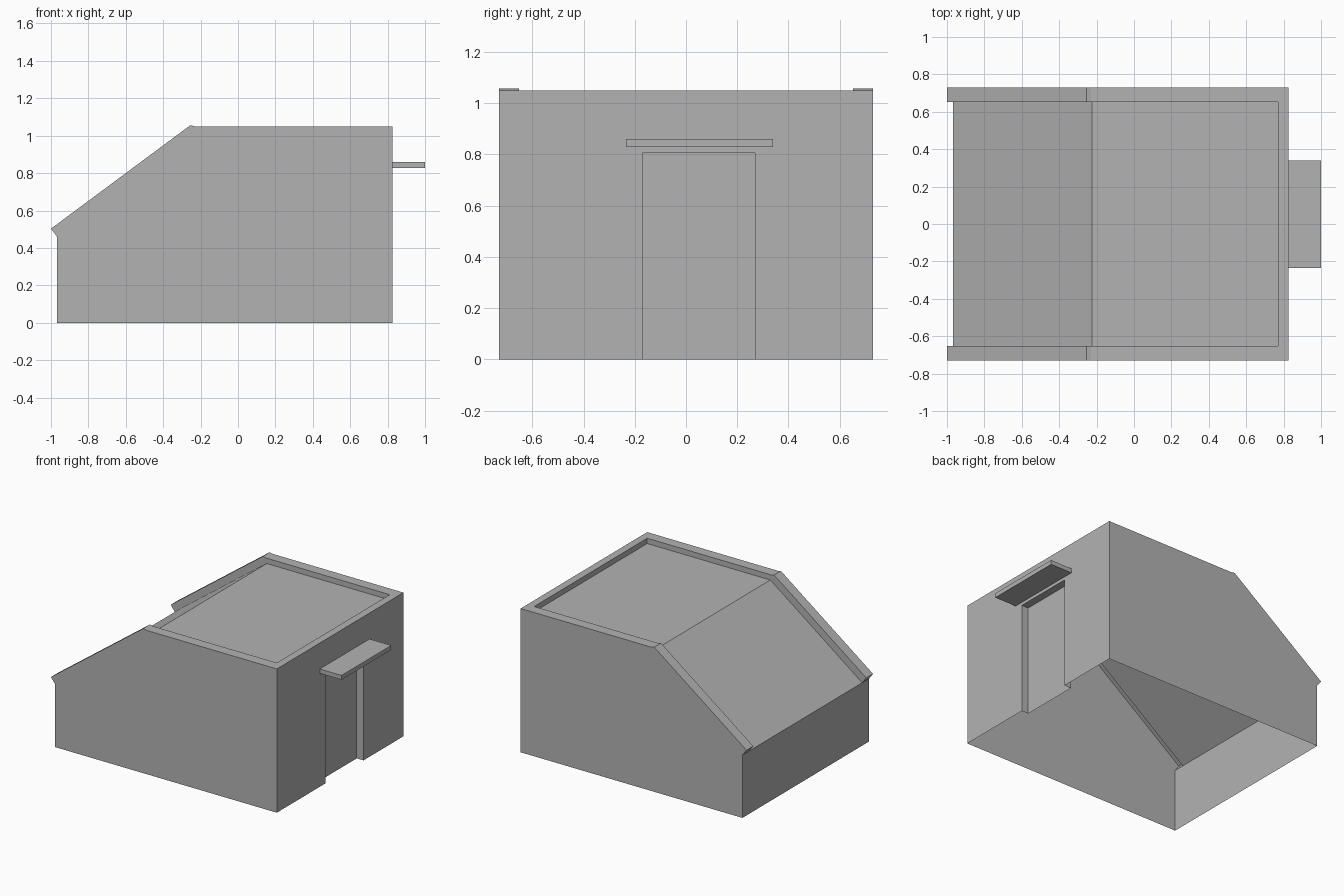
import bpy, bmesh
from mathutils import Vector

if "Cube" in bpy.data.objects:
    bpy.data.objects.remove(bpy.data.objects["Cube"], do_unlink=True)

grey = bpy.data.materials.new("plain_grey")
grey.use_nodes = True
COLOUR = (0.45, 0.45, 0.45, 1)
grey.diffuse_color = COLOUR
grey.node_tree.nodes["Principled BSDF"].inputs["Base Color"].default_value = COLOUR

# Main dimensions
LOW, HIGH = -0.967, 0.825          # low wall and door wall
SIDE, INNER = 0.73, 0.652          # outer and inner faces of the side parapets
BACK = 0.77                        # inner face of the door wall parapet
TOP, ROOF, EAVE = 1.05, 1.011, 0.459
DOOR_A, DOOR_B, DOOR_TOP = -0.17, 0.27, 0.805
RIM = [(HIGH, TOP), (-0.23, TOP), (-0.255, 1.056), (-1, 0.503), (LOW, EAVE)]
ROOF_LINE = [(BACK, ROOF), (-0.225, ROOF), (LOW, EAVE)]


def build(name, faces):
    """Make an object from (points, facing direction) pairs."""
    bm = bmesh.new()
    for points, facing in faces:
        face = bm.faces.new([bm.verts.new(p) for p in points])
        face.normal_update()
        if face.normal.dot(Vector(facing)) < 0:
            face.normal_flip()
    bmesh.ops.remove_doubles(bm, verts=bm.verts, dist=0.0005)
    mesh = bpy.data.meshes.new(name)
    bm.to_mesh(mesh)
    bm.free()
    mesh.materials.append(grey)
    obj = bpy.data.objects.new(name, mesh)
    bpy.context.collection.objects.link(obj)
    return obj


def at_y(profile, y):
    return [(x, y, z) for x, z in profile]


def at_x(x, outline):
    return [(x, y, z) for y, z in outline]


def strip(profile, y0, y1, facing=(-0.5, 0, 1)):
    """Sweep an x-z line across from y0 to y1."""
    return [([(a[0], y0, a[1]), (b[0], y0, b[1]), (b[0], y1, b[1]), (a[0], y1, a[1])], facing)
            for a, b in zip(profile, profile[1:])]


# Side walls with their parapets
for name, s in (("left_side_wall", 1), ("right_side_wall", -1)):
    outer = [(LOW, 0), (HIGH, 0)] + RIM
    inner = [(BACK, TOP)] + RIM[1:-1] + ROOF_LINE[::-1]
    faces = [(at_y(outer, s * SIDE), (0, s, 0)),
             (at_y(inner, s * INNER), (0, -s, 0))]
    faces += strip(RIM[:-1], s * INNER, s * SIDE)
    faces += strip(RIM[-2:], s * INNER, s * SIDE, (-1, 0, -1))
    build(name, faces)

# Low end wall
build("low_wall", strip([(LOW, 0), (LOW, EAVE)], -SIDE, SIDE, (-1, 0, 0)))

# Flat and sloping roof
build("roof", strip(ROOF_LINE, -INNER, INNER))

# Door wall with its opening and parapet
opening = [(-SIDE, 0), (DOOR_A, 0), (DOOR_A, DOOR_TOP), (DOOR_B, DOOR_TOP),
           (DOOR_B, 0), (SIDE, 0), (SIDE, TOP), (-SIDE, TOP)]
build("door_wall", [(at_x(HIGH, opening), (1, 0, 0))]
      + strip([(BACK, TOP), (HIGH, TOP)], -INNER, INNER)
      + strip([(BACK, ROOF), (BACK, TOP)], -INNER, INNER, (-1, 0, 0)))

# Recessed door with jambs and lintel
jamb = [(BACK, 0), (HIGH, 0), (HIGH, DOOR_TOP), (BACK, DOOR_TOP)]
build("door_recess", [(at_y(jamb, DOOR_A), (0, 1, 0)), (at_y(jamb, DOOR_B), (0, -1, 0))]
      + strip(jamb[2:], DOOR_A, DOOR_B, (0, 0, -1))
      + strip([(BACK, 0), (BACK, DOOR_TOP)], DOOR_A, DOOR_B, (1, 0, 0)))

# Canopy slab over the door
bpy.ops.mesh.primitive_cube_add(size=1, location=(0.9125, 0.053, 0.844))
canopy = bpy.context.object
canopy.name = "door_canopy"
canopy.scale = (0.175, 0.574, 0.032)
bpy.ops.object.transform_apply(location=False, rotation=False, scale=True)
canopy.data.materials.append(grey)
